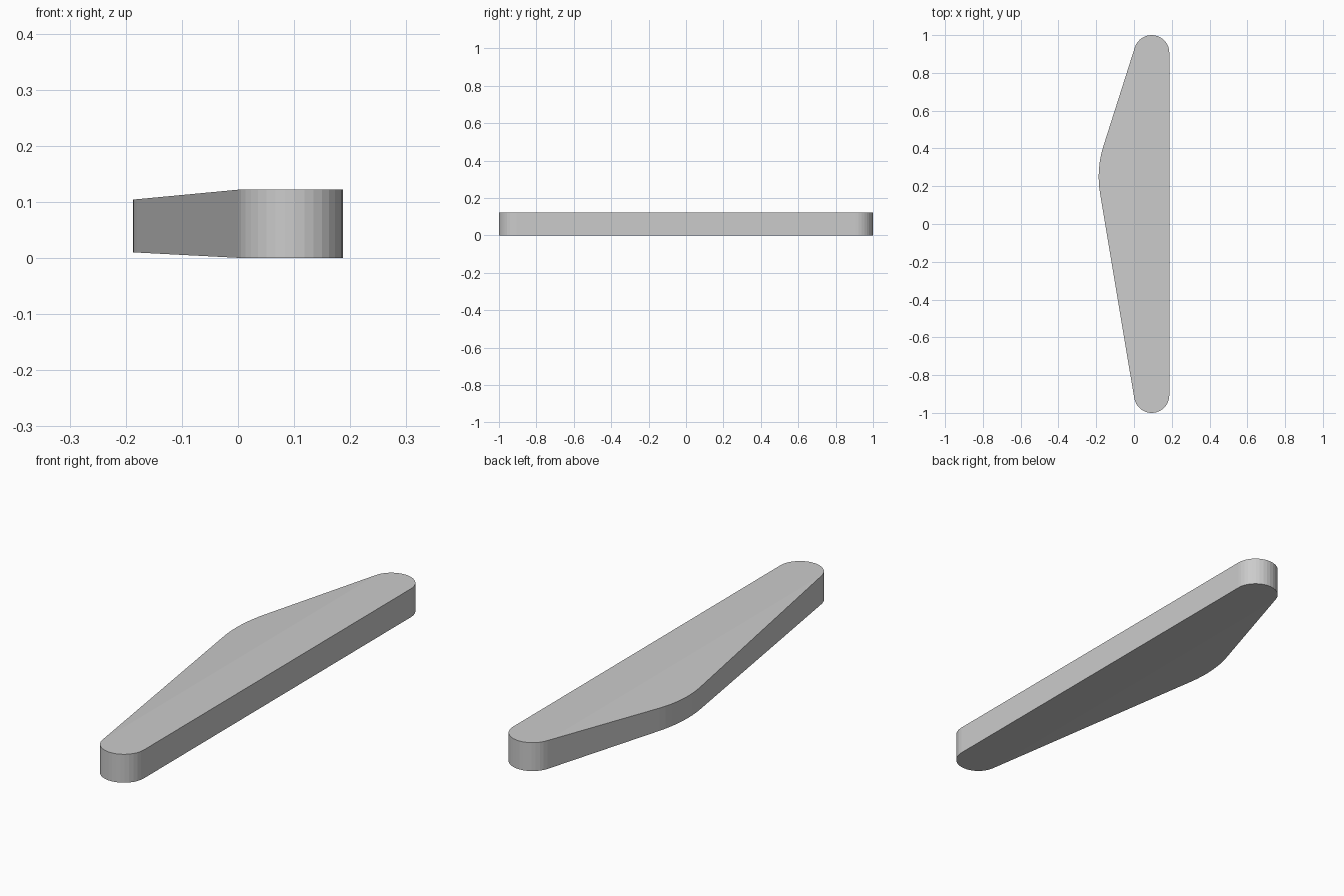
import bpy, bmesh
from math import cos, sin, radians

if "Cube" in bpy.data.objects:
    bpy.data.objects.remove(bpy.data.objects["Cube"])

R = 0.0935          # end cap radius
CAP_X, CAP_Y = 0.0935, 0.9065
HEIGHT = 0.122


def arc(cx, cy, r, a0, a1, n):
    return [(cx + r * cos(radians(a0 + (a1 - a0) * i / n)),
             cy + r * sin(radians(a0 + (a1 - a0) * i / n))) for i in range(n + 1)]


# Outline: far cap, bulge on the left, near cap (tangent arcs joined by straight sides)
outline = (arc(CAP_X, CAP_Y, R, 0, 162.5, 16)
           + arc(0.353, 0.25, 0.54, 162.5, 189.4, 8)
           + arc(CAP_X, -CAP_Y, R, 189.4, 360, 16))

bm = bmesh.new()
face = bm.faces.new([bm.verts.new((x, y, 0)) for x, y in outline])
ext = bmesh.ops.extrude_face_region(bm, geom=[face])
bmesh.ops.translate(bm, vec=(0, 0, HEIGHT),
                    verts=[g for g in ext["geom"] if isinstance(g, bmesh.types.BMVert)])

# Crease along the shoulder, left of which the blade tapers in thickness
bmesh.ops.bisect_plane(bm, geom=bm.verts[:] + bm.edges[:] + bm.faces[:],
                       plane_co=(0.004, 0, 0), plane_no=(1, 0, 0))
for v in bm.verts:
    t = max(0, 0.004 - v.co.x) / 0.191
    v.co.z += -0.018 * t if v.co.z > HEIGHT / 2 else 0.010 * t

bmesh.ops.triangulate(bm, faces=[f for f in bm.faces if len(f.verts) > 4])
bmesh.ops.recalc_face_normals(bm, faces=bm.faces)
mesh = bpy.data.meshes.new("tapered_blade")
bm.to_mesh(mesh)
bm.free()
blade = bpy.data.objects.new("tapered_blade", mesh)
bpy.context.collection.objects.link(blade)
